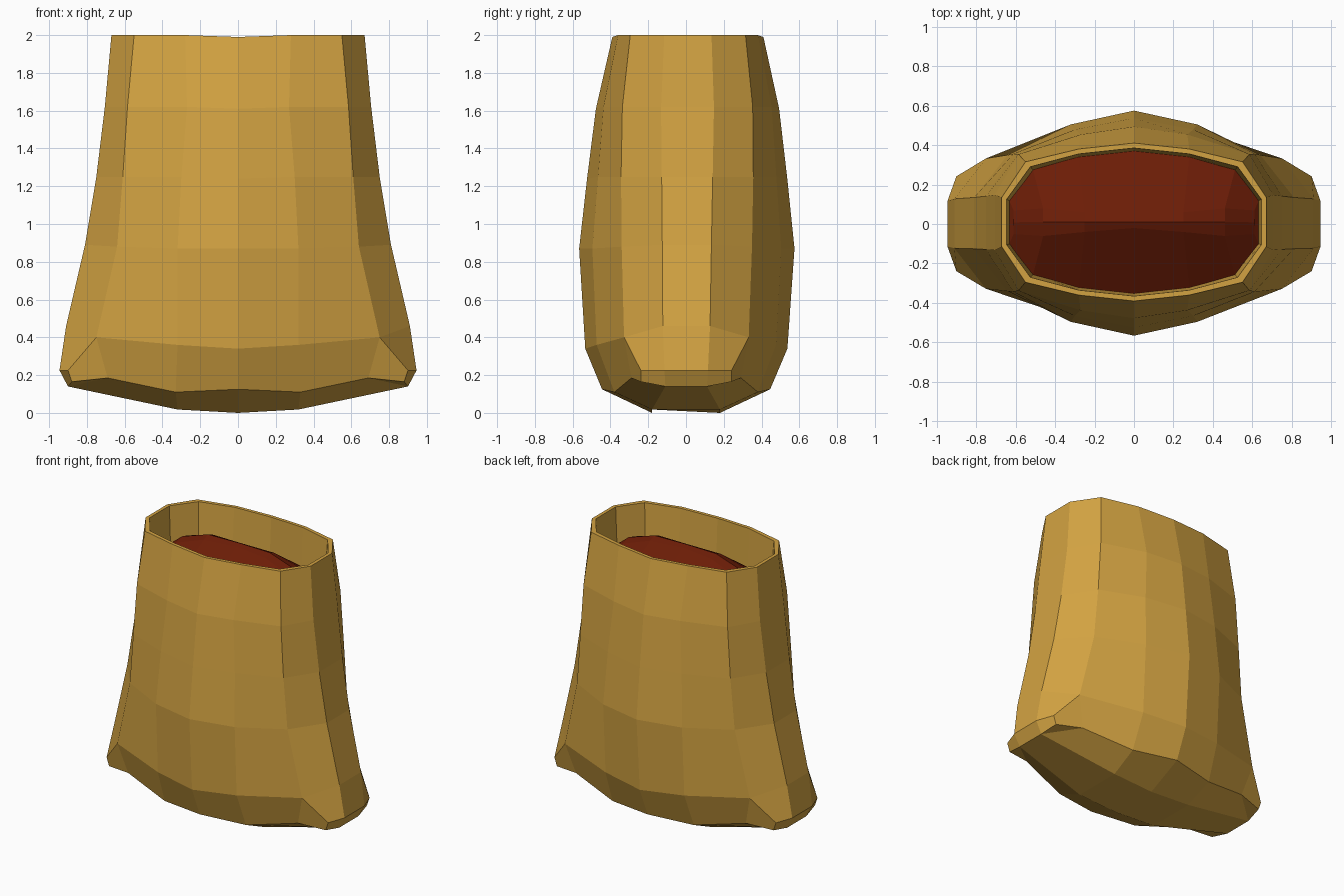
import bpy
import bmesh

if "Cube" in bpy.data.objects:
    bpy.data.objects.remove(bpy.data.objects["Cube"], do_unlink=True)

LEAN = 0.005  # slight lean of the sack towards the back


def material(name, rgb):
    m = bpy.data.materials.new(name)
    m.use_nodes = True
    m.diffuse_color = (*rgb, 1)
    bsdf = m.node_tree.nodes["Principled BSDF"]
    bsdf.inputs["Base Color"].default_value = (*rgb, 1)
    bsdf.inputs["Roughness"].default_value = 0.9
    return m


def full_loop(quarter):
    """Mirror a quarter outline (centre to side) into a closed loop."""
    half = [(x, -y, z) for x, y, z in quarter] + [(x, y, z) for x, y, z in reversed(quarter)]
    return half + [(-x, y, z) for x, y, z in reversed(half)]


def loft(name, quarters, mat, cap=False):
    """Skin the loops; coinciding points collapse into triangles."""
    bm = bmesh.new()
    known = {}

    def vert(p):
        key = tuple(round(c, 4) + 0.0 for c in p)
        if key not in known:
            known[key] = bm.verts.new((p[0], p[1] + LEAN * p[2], p[2]))
        return known[key]

    def face(points):
        vs = list(dict.fromkeys(vert(p) for p in points))
        if len(vs) > 2 and not bm.faces.get(vs):
            bm.faces.new(vs)

    loops = [full_loop(q) for q in quarters]
    for a, b in zip(loops, loops[1:]):
        for i in range(len(a)):
            j = (i + 1) % len(a)
            face((a[i], a[j], b[j], b[i]))
    if cap:
        face(loops[-1])
    bmesh.ops.recalc_face_normals(bm, faces=bm.faces)
    mesh = bpy.data.meshes.new(name)
    bm.to_mesh(mesh)
    bm.free()
    mesh.materials.append(mat)
    ob = bpy.data.objects.new(name, mesh)
    bpy.context.collection.objects.link(ob)
    return ob


def ring(centre, inner, corner, side):
    """Quarter outline whose corner is a single point."""
    return [centre, inner, corner, corner, side]


def inset(quarter, d, z):
    """Shrink a quarter outline and place it at a height."""
    return [(x - d if x > 0.5 else x, y - d * (0.4 if y < 0.2 else 1), z)
            for x, y, _ in quarter]


cloth = material("tan cloth", (0.65, 0.365, 0.054))
filling = material("dark red filling", (0.148, 0.012, 0.002))

# Sack: inner wall, rim, bulging body, pinched lower corners and base
rim = ring((0, 0.40, 1.99), (0.28, 0.37, 2), (0.55, 0.305, 2), (0.67, 0.125, 2))
knee = ring((0, 0.535, 0.34), (0.32, 0.475, 0.36), (0.75, 0.33, 0.40), (0.91, 0.125, 0.46))
pinch = knee[:3] + [(0.90, 0.24, 0.225), (0.945, 0.115, 0.225)]
tip = (0.90, 0.11, 0.14)
hem = [(0, 0.445, 0.125), (0.33, 0.38, 0.11), (0.69, 0.29, 0.185), (0.88, 0.24, 0.165), tip]
base = [(0, 0.18, 0), (0.32, 0.18, 0.018)]
lip = inset(rim, 0.025, 2)
lip[0] = (0, lip[0][1], 1.99)
loft("sack", [
    inset(rim, 0.045, 1.6),
    lip,
    rim,
    ring((0, 0.485, 1.61), (0.27, 0.445, 1.62), (0.585, 0.345, 1.62), (0.705, 0.14, 1.62)),
    ring((0, 0.53, 1.24), (0.30, 0.472, 1.25), (0.61, 0.35, 1.25), (0.75, 0.135, 1.25)),
    ring((0, 0.57, 0.87), (0.32, 0.50, 0.87), (0.64, 0.345, 0.88), (0.81, 0.13, 0.89)),
    knee, pinch, hem,
    base + [tip] * 3,
    base + [base[1]] * 3,
], cloth, cap=True)

# Filling: heaped mound with a long ridge
loft("filling", [
    inset(rim, 0.038, 1.72),
    ring((0, 0.03, 1.93), (0.25, 0.05, 1.92), (0.46, 0.07, 1.85), (0.61, 0.06, 1.74)),
    ring((0, 0, 1.945), (0.25, 0, 1.94), (0.46, 0, 1.87), (0.61, 0, 1.75)),
], filling)
